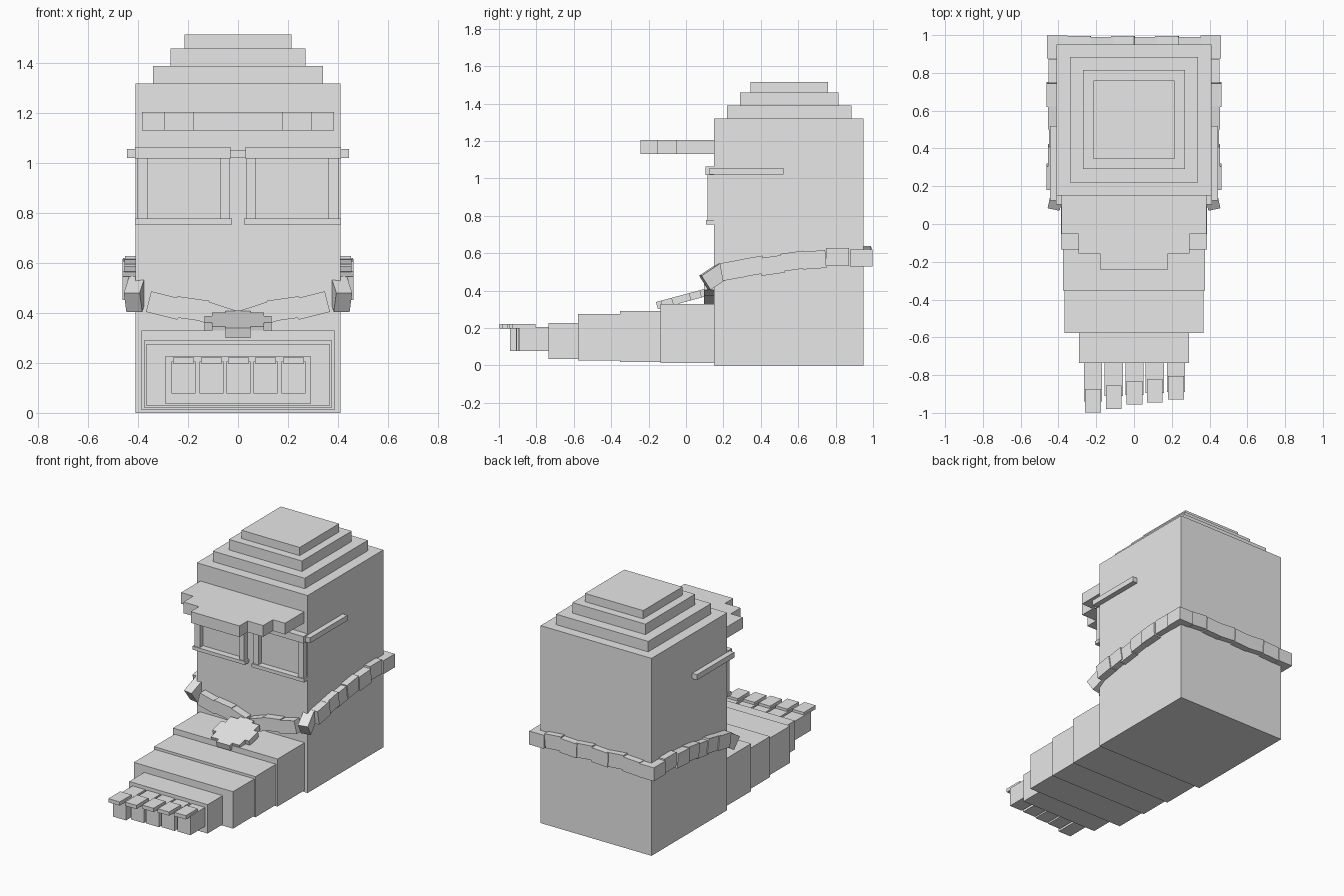
import bpy
from math import radians
from mathutils import Matrix, Vector, Euler

grey = bpy.data.materials.new("plain grey")
grey.diffuse_color = (0.8, 0.8, 0.8, 1)


def mesh_object(name, verts, faces):
    me = bpy.data.meshes.new(name)
    me.from_pydata(verts, [], faces)
    me.materials.append(grey)
    ob = bpy.data.objects.new(name, me)
    bpy.context.collection.objects.link(ob)
    return ob


def block(name, c, s, rot=(0, 0, 0)):
    """Box from centre, size and rotation in degrees."""
    m = Matrix.Translation(c) @ Euler([radians(a) for a in rot]).to_matrix().to_4x4()
    v = [m @ Vector((x * s[0] / 2, y * s[1] / 2, z * s[2] / 2))
         for x in (-1, 1) for y in (-1, 1) for z in (-1, 1)]
    f = [(0, 1, 3, 2), (4, 6, 7, 5), (0, 4, 5, 1), (2, 3, 7, 6), (0, 2, 6, 4), (1, 5, 7, 3)]
    return mesh_object(name, v, f)


def span(name, x0, x1, y0, y1, z0, z1):
    return block(name, ((x0 + x1) / 2, (y0 + y1) / 2, (z0 + z1) / 2),
                 (x1 - x0, y1 - y0, z1 - z0))


def slab(name, half, z0, z1):
    """Extrude an outline given by its right half, mirrored in x."""
    pts = half + [(-x, y) for x, y in reversed(half)]
    n = len(pts)
    v = [(x, y, z0) for x, y in pts] + [(x, y, z1) for x, y in pts]
    f = [tuple(reversed(range(n))), tuple(range(n, 2 * n))]
    f += [(i, (i + 1) % n, (i + 1) % n + n, i + n) for i in range(n)]
    return mesh_object(name, v, f)


# Leg block and stepped crown
span("leg", -0.41, 0.41, 0.15, 0.95, 0, 1.32)
for i, (w, y0, y1, z0, z1) in enumerate([(0.34, 0.22, 0.885, 1.32, 1.39),
                                         (0.27, 0.29, 0.815, 1.39, 1.46),
                                         (0.215, 0.345, 0.76, 1.46, 1.515)]):
    span(f"crown_step_{i}", -w, w, y0, y1, z0, z1)

# Foot sections, getting smaller toward the toes
for i, (w, y0, y1, z0, z1) in enumerate([(0.387, -0.135, 0.15, 0.012, 0.33),
                                         (0.375, -0.352, -0.135, 0.02, 0.292),
                                         (0.367, -0.577, -0.352, 0.028, 0.275),
                                         (0.29, -0.735, -0.577, 0.035, 0.228)]):
    span(f"foot_section_{i}", -w, w, y0, y1, z0, z1)

# Toes with overhanging nails
for i, (x, toe_y, nail_y) in enumerate([(-0.218, -0.94, -0.998), (-0.107, -0.91, -0.98),
                                        (0.002, -0.905, -0.955), (0.11, -0.895, -0.945),
                                        (0.223, -0.89, -0.93)]):
    span(f"toe_{i}", x - 0.048, x + 0.048, toe_y, -0.735, 0.078, 0.205)
    span(f"toenail_{i}", x - 0.042, x + 0.042, nail_y, nail_y + 0.125, 0.197, 0.222)

# Stepped visor
slab("visor", [(0.18, -0.242), (0.18, -0.155), (0.295, -0.155), (0.295, -0.052),
               (0.384, -0.052), (0.384, 0.15)], 1.13, 1.205)

# Spectacles
span("bridge", -0.035, 0.035, 0.11, 0.15, 1.02, 1.053)
for s, side in ((-1, "left"), (1, "right")):
    def rim(name, a, b, *rest):
        span(f"{side}_{name}", min(s * a, s * b), max(s * a, s * b), *rest)
    rim("top_rim", 0.03, 0.412, 0.103, 0.15, 1.018, 1.064)
    rim("bottom_rim", 0.025, 0.412, 0.108, 0.15, 0.755, 0.778)
    rim("outer_rim", 0.363, 0.403, 0.115, 0.15, 0.778, 1.018)
    rim("inner_rim", 0.035, 0.07, 0.115, 0.15, 0.778, 1.018)
    rim("temple", 0.41, 0.445, 0.125, 0.52, 1.02, 1.056)

# Anklet links: sides, front and rear corners
side_links = [(0.25, 0.51, 10, 0.435), (0.355, 0.53, 10, 0.428), (0.46, 0.535, 8, 0.422),
              (0.57, 0.558, 8, 0.428), (0.685, 0.565, 4, 0.435), (0.81, 0.58, 0, 0.425)]
front_links = [(0.295, 0.43, 14), (0.185, 0.416, 8), (0.085, 0.39, 18)]
for s, side in ((-1, "left"), (1, "right")):
    for i, (y, z, tilt, x) in enumerate(side_links):
        block(f"{side}_link_{i}", (s * x, y, z), (0.055, 0.125, 0.095), (tilt, 0, 0))
    block(f"{side}_front_corner_link", (s * 0.41, 0.15, 0.475), (0.065, 0.12, 0.09),
          (33, 0, s * 12))
    for i, (x, z, tilt) in enumerate(front_links):
        block(f"{side}_front_link_{i}", (s * x, 0.125, z), (0.13, 0.06, 0.085),
              (0, -s * tilt, 0))
    block(f"{side}_rear_corner_link", (s * 0.407, 0.937, 0.575), (0.108, 0.122, 0.09))

# Anklet links across the back
for i in range(6):
    block(f"rear_link_{i}", (-0.29 + i * 0.116, 0.965, 0.58 + 0.006 * (i % 2)),
          (0.122, 0.05 if i % 2 else 0.06, 0.095), (0, 5 if i % 2 else -3, 0))

# Stepped round medallion leaning on the foot
medal = slab("medallion", [(0.05, -0.135), (0.05, -0.108), (0.105, -0.108), (0.105, -0.05),
                           (0.135, -0.05), (0.135, 0.05), (0.105, 0.05), (0.105, 0.108),
                           (0.05, 0.108), (0.05, 0.135)], -0.02, 0.02)
medal.data.transform(Matrix.Translation((0, -0.025, 0.355)) @ Matrix.Rotation(radians(15), 4, 'X'))
